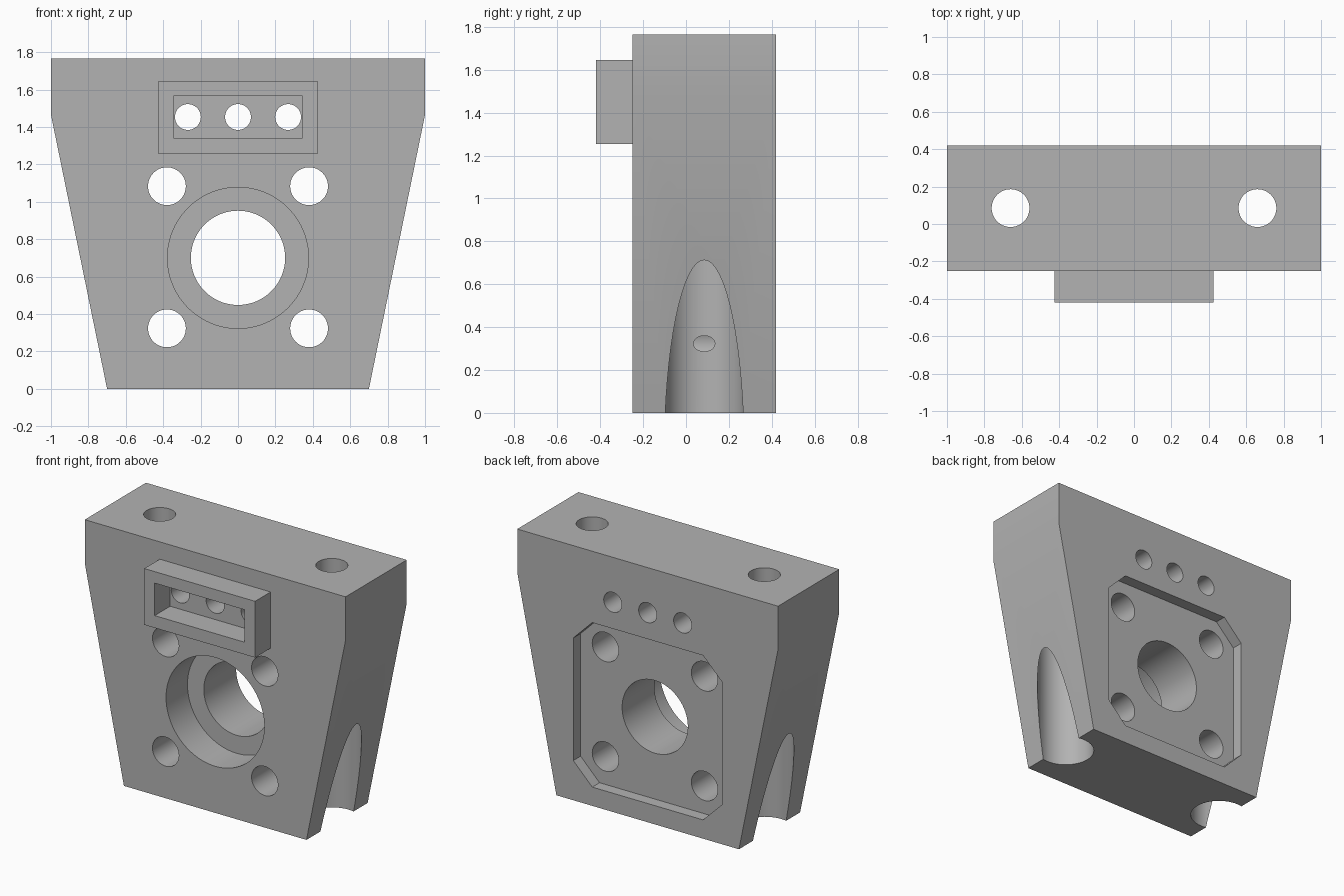
import bpy
import bmesh
import math

cube = bpy.data.objects.get("Cube")
if cube:
    bpy.data.objects.remove(cube, do_unlink=True)

FRONT, BACK, TOP = -0.25, 0.42, 1.765
BORE_Z = 0.70

grey = bpy.data.materials.new("machined grey")
grey.use_nodes = True
colour = (0.45, 0.45, 0.45, 1)
grey.diffuse_color = colour
grey.node_tree.nodes["Principled BSDF"].inputs["Base Color"].default_value = colour


def prism(name, outline, y0, y1):
    """Extrude an (x, z) outline from y0 to y1."""
    bm = bmesh.new()
    face = bm.faces.new([bm.verts.new((x, y0, z)) for x, z in outline])
    new = bmesh.ops.extrude_face_region(bm, geom=[face])["geom"]
    verts = [v for v in new if isinstance(v, bmesh.types.BMVert)]
    bmesh.ops.translate(bm, verts=verts, vec=(0, y1 - y0, 0))
    bmesh.ops.recalc_face_normals(bm, faces=bm.faces)
    mesh = bpy.data.meshes.new(name)
    bm.to_mesh(mesh)
    bm.free()
    mesh.materials.append(grey)
    obj = bpy.data.objects.new(name, mesh)
    bpy.context.collection.objects.link(obj)
    return obj


def rectangle(w, z0, z1):
    return [(-w, z0), (w, z0), (w, z1), (-w, z1)]


def drill_y(x, z, r, y0, y1, sides=64):
    """Cylinder along the depth axis."""
    step = math.tau / sides
    ring = [(x + r * math.cos(i * step), z + r * math.sin(i * step)) for i in range(sides)]
    return prism("drill", ring, y0, y1)


def drill_z(x, y, r, z0, z1):
    """Upright cylinder."""
    obj = drill_y(0, 0, r, z0, z1)
    for v in obj.data.vertices:
        a, h, b = v.co
        v.co = (x + a, y + b, h)
    obj.data.flip_normals()
    return obj


def combine(target, tool, operation="DIFFERENCE"):
    """Apply a boolean and discard the tool."""
    tool.hide_render = True
    mod = target.modifiers.new("boolean", "BOOLEAN")
    mod.operation = operation
    mod.solver = "EXACT"
    mod.object = tool
    bpy.context.view_layer.objects.active = target
    bpy.ops.object.modifier_apply(modifier=mod.name)
    bpy.data.objects.remove(tool, do_unlink=True)


# Tapered block
half = [(0.70, 0), (1, 1.465), (1, TOP)]
block = prism("mounting_block", half + [(-x, z) for x, z in reversed(half)], FRONT, BACK)

# Raised rectangular frame on the front
frame = prism("frame", rectangle(0.425, 1.255, 1.645), -0.42, FRONT + 0.03)
combine(frame, prism("window", rectangle(0.345, 1.34, 1.565), -0.6, 0))
combine(block, frame, "UNION")

# Chamfered square pocket on the back
w, c = 0.57, 0.425
corner = [(c, -w), (w, -c), (w, c), (c, w)]
pocket = corner + [(-x, -z) for x, z in corner]
combine(block, prism("pocket", [(x, BORE_Z + z) for x, z in pocket], BACK - 0.08, 0.6))

# Stepped centre bore
combine(block, drill_y(0, BORE_Z, 0.252, -0.7, 0.7, 96))
combine(block, drill_y(0, BORE_Z, 0.377, -0.5, FRONT + 0.235, 96))

# Bolt holes around the bore
for sx in (-1, 1):
    for sz in (-1, 1):
        combine(block, drill_y(sx * 0.38, BORE_Z + 0.003 + sz * 0.38, 0.101, -0.7, 0.7))

# Three small holes inside the frame
for x in (-0.268, 0, 0.268):
    combine(block, drill_y(x, 1.453, 0.069, -0.7, 0.7))

# Upright screw holes with wide counterbores breaking out of the sides
for x in (-0.66, 0.66):
    combine(block, drill_z(x, 0.085, 0.101, -0.2, 2))
    combine(block, drill_z(x, 0.085, 0.186, -0.2, 1.0))

bpy.ops.object.select_all(action="DESELECT")
block.select_set(True)
bpy.context.view_layer.objects.active = block
bpy.ops.object.shade_smooth_by_angle(angle=math.radians(30))
